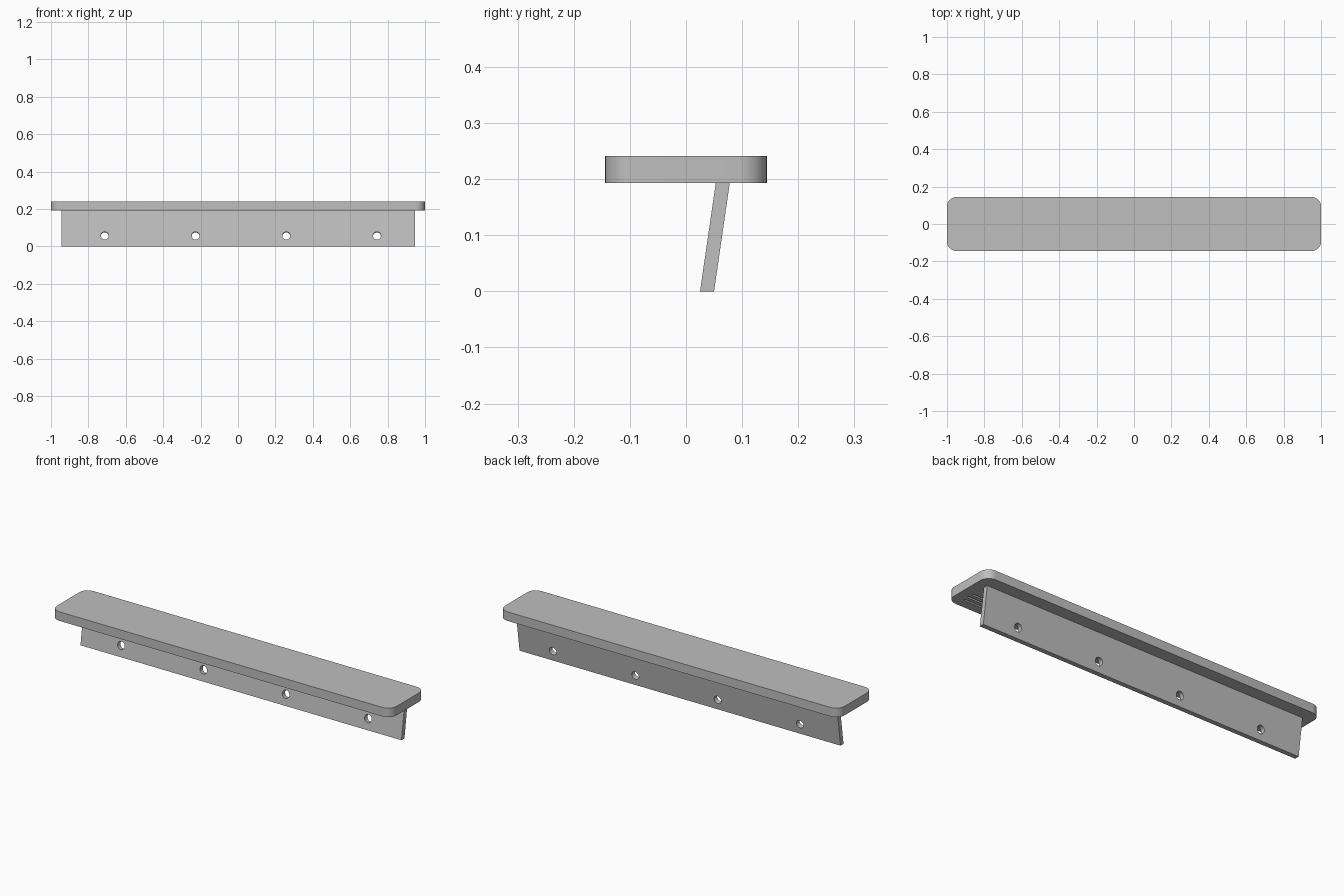
import bpy
import bmesh
import math
from mathutils import Vector, Matrix

cube = bpy.data.objects.get("Cube")
if cube:
    bpy.data.objects.remove(cube, do_unlink=True)

grey = bpy.data.materials.new("plain grey")
grey.use_nodes = True
grey.diffuse_color = (0.52, 0.52, 0.52, 1)
grey.node_tree.nodes["Principled BSDF"].inputs["Base Color"].default_value = grey.diffuse_color


def prism(name, points, along):
    """Extrude a flat outline into a solid."""
    bm = bmesh.new()
    face = bm.faces.new([bm.verts.new(p) for p in points])
    out = bmesh.ops.extrude_face_region(bm, geom=[face])
    moved = [v for v in out["geom"] if isinstance(v, bmesh.types.BMVert)]
    bmesh.ops.translate(bm, verts=moved, vec=along)
    bmesh.ops.recalc_face_normals(bm, faces=bm.faces[:])
    mesh = bpy.data.meshes.new(name)
    bm.to_mesh(mesh)
    bm.free()
    obj = bpy.data.objects.new(name, mesh)
    bpy.context.collection.objects.link(obj)
    mesh.materials.append(grey)
    return obj


def activate(obj):
    bpy.ops.object.select_all(action='DESELECT')
    obj.select_set(True)
    bpy.context.view_layer.objects.active = obj


def cut(obj, cutter):
    """Subtract the cutter, then discard it."""
    cutter.hide_render = True
    mod = obj.modifiers.new("cut", 'BOOLEAN')
    mod.operation = 'DIFFERENCE'
    mod.solver = 'EXACT'
    mod.object = cutter
    activate(obj)
    bpy.ops.object.modifier_apply(modifier=mod.name)
    bpy.data.objects.remove(cutter, do_unlink=True)


# Shelf board with rounded corners
half_x, half_y, radius, steps = 1.0, 0.144, 0.05, 10
z_low, z_high = 0.193, 0.241
outline = []
for quarter, (sx, sy) in enumerate([(1, 1), (-1, 1), (-1, -1), (1, -1)]):
    for i in range(steps + 1):
        a = (quarter + i / steps) * math.pi / 2
        outline.append((sx * (half_x - radius) + radius * math.cos(a),
                        sy * (half_y - radius) + radius * math.sin(a), z_low))
shelf = prism("shelf_board", outline, (0, 0, z_high - z_low))

# Long grip grooves under the front of the board
end = 0.945
for y in (-0.09, -0.06, -0.03):
    w, depth = 0.005, 0.01
    section = [(-end, y - w, z_low - depth), (-end, y + w, z_low - depth),
               (-end, y + w, z_low + depth), (-end, y - w, z_low + depth)]
    cut(shelf, prism("groove_cutter", section, (2 * end, 0, 0)))

# Leaning mounting plate
profile = [(0.025, 0), (0.05, 0), (0.078, z_low), (0.053, z_low)]
plate = prism("mounting_plate", [(-end, y, z) for y, z in profile], (2 * end, 0, 0))

# Screw holes drilled square to the leaning plate
lean = math.atan2(0.028, z_low)
axis = Vector((0, math.cos(lean), -math.sin(lean)))
turn = Matrix.Rotation(-lean, 3, 'X')
for i in range(4):
    centre = Vector((-0.712 + i * 0.485, 0.046, 0.056))
    ring = []
    for k in range(32):
        a = k * math.tau / 32
        spoke = turn @ Vector((math.cos(a), 0, math.sin(a)))
        ring.append(centre + spoke * 0.021 - axis * 0.05)
    cut(plate, prism("hole_cutter", ring, axis * 0.1))

for obj in (shelf, plate):
    activate(obj)
    bpy.ops.object.shade_smooth_by_angle(angle=math.radians(30))
